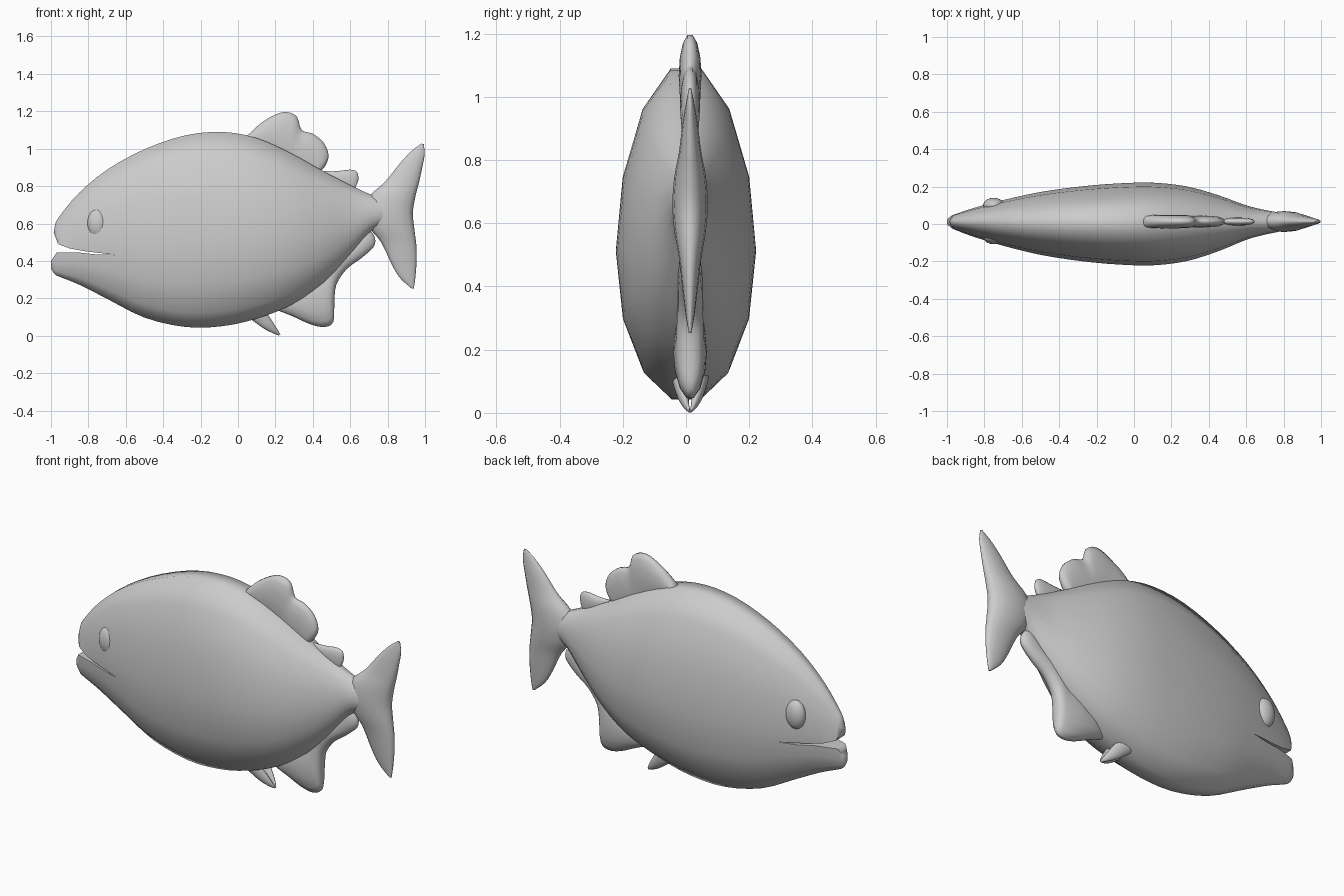
import bpy, bmesh, math
from mathutils import Vector

if "Cube" in bpy.data.objects:
    bpy.data.objects.remove(bpy.data.objects["Cube"])

SIDES = 14
MID = .013


def spline(rows, steps):
    """Catmull-Rom interpolation through rows of numbers."""
    rows = [Vector(r) for r in rows]
    out = []
    for i in range(len(rows) - 1):
        a, b, c, d = rows[max(i - 1, 0)], rows[i], rows[i + 1], rows[min(i + 2, len(rows) - 1)]
        for k in range(steps):
            t = k / steps
            out.append(0.5 * (2 * b + (c - a) * t + (2 * a - 5 * b + 4 * c - d) * t * t
                              + (3 * b - a - 3 * c + d) * t ** 3))
    return out + [rows[-1]]


def finish(name, bm):
    bmesh.ops.recalc_face_normals(bm, faces=bm.faces)
    mesh = bpy.data.meshes.new(name)
    bm.to_mesh(mesh)
    bm.free()
    ob = bpy.data.objects.new(name, mesh)
    bpy.context.collection.objects.link(ob)
    return ob


def activate(ob):
    bpy.ops.object.select_all(action='DESELECT')
    ob.select_set(True)
    bpy.context.view_layer.objects.active = ob


def smooth(ob, angle=65):
    activate(ob)
    bpy.ops.object.shade_smooth_by_angle(angle=math.radians(angle))


def loft(name, rows, sag=0.0, steps=3):
    """Elliptical rings; each row is (x, z) of both edges, half thickness, centre y."""
    bm = bmesh.new()
    rings = []
    for xa, za, xb, zb, w, y in spline(rows, steps):
        w = max(w, 0.002)
        ring = []
        for k in range(SIDES):
            a = (k + 0.5) * math.tau / SIDES
            c = math.cos(a) / math.cos(math.pi / SIDES)
            drop = sag * abs(za - zb) / 2 * math.sin(a) ** 2
            ring.append(bm.verts.new(((xa + xb) / 2 + c * (xa - xb) / 2, y + w * math.sin(a),
                                      (za + zb) / 2 + c * (za - zb) / 2 - drop)))
        rings.append(ring)
    for r, s in zip(rings, rings[1:]):
        for k in range(SIDES):
            j = (k + 1) % SIDES
            bm.faces.new((r[k], r[j], s[j], s[k]))
    bm.faces.new(rings[0])
    bm.faces.new(rings[-1])
    return finish(name, bm)


def fin(name, rows, y0=MID, y1=MID):
    last = len(rows) - 1
    smooth(loft(name, [r + (y0 + (y1 - y0) * i / last,) for i, r in enumerate(rows)]))


# body: x, top, bottom, half width; snout and tail root sit slightly off centre
profile = [(-1.0, .43, .36, .012), (-.98, .585, .33, .03), (-.95, .645, .315, .045),
           (-.85, .765, .275, .079), (-.7, .89, .20, .122), (-.5, 1.0, .10, .168),
           (-.28, 1.075, .05, .20), (-.08, 1.093, .055, .217), (.1, 1.06, .095, .221),
           (.28, .98, .165, .20), (.45, .885, .28, .15), (.6, .807, .43, .092),
           (.70, .76, .55, .066), (.77, .735, .59, .052), (.84, .70, .62, .03),
           (.90, .67, .65, .004)]
body = loft("body", [(x, t, x, b, w, MID * (1 - w / .22)) for x, t, b, w in profile], sag=.13)

# mouth slit cut out of the head
mouth = [(-.985, .55), (-.962, .49), (-.9, .467), (-.82, .452), (-.66, .433),
         (-.76, .435), (-.86, .446), (-.97, .445), (-1.003, .395), (-1.1, .395), (-1.1, .55)]
bm = bmesh.new()
face = bm.faces.new([bm.verts.new((x, -.3, z)) for x, z in mouth])
ext = bmesh.ops.extrude_face_region(bm, geom=[face])["geom"]
bmesh.ops.translate(bm, vec=(0, .6, 0), verts=[v for v in ext if isinstance(v, bmesh.types.BMVert)])
bm.faces.new([bm.verts.new(v.co) for v in face.verts]) if not face.is_valid else None
cutter = finish("mouth_cutter", bm)
cutter.hide_render = True
cut = body.modifiers.new("mouth", 'BOOLEAN')
cut.operation = 'DIFFERENCE'
cut.solver = 'EXACT'
cut.object = cutter
activate(body)
bpy.ops.object.modifier_apply(modifier=cut.name)
bpy.data.objects.remove(cutter)
smooth(body)

# tail fin
fin("tail_fin", [
    (.928, .253, .94, .253, .004), (.865, .31, .948, .31, .014), (.82, .385, .955, .40, .024),
    (.765, .50, .953, .49, .036), (.70, .58, .943, .57, .05), (.67, .66, .935, .66, .056),
    (.70, .745, .95, .75, .05), (.785, .822, .968, .82, .036), (.87, .927, .985, .90, .024),
    (.93, .99, .998, .97, .013), (.98, 1.027, .993, 1.025, .004)])

# dorsal fin
fin("dorsal_fin", [
    (.05, 1.07, .05, 1.03, .03), (.12, 1.135, .10, .98, .035), (.20, 1.183, .17, .95, .036),
    (.26, 1.196, .21, .93, .036), (.315, 1.172, .25, .90, .034), (.34, 1.10, .28, .88, .032),
    (.40, 1.08, .32, .86, .032), (.46, 1.03, .36, .85, .03), (.485, .96, .39, .84, .026),
    (.465, .905, .40, .83, .012)])

# small rear fin
fin("rear_back_fin", [
    (.46, .88, .46, .83, .01), (.53, .88, .52, .80, .02), (.60, .888, .58, .77, .02),
    (.637, .875, .60, .76, .016), (.643, .83, .61, .76, .01), (.625, .79, .61, .77, .004)])

# anal fin
fin("anal_fin", [
    (.20, .14, .20, .19, .02), (.29, .105, .27, .25, .045), (.39, .06, .35, .32, .053),
    (.465, .047, .40, .36, .05), (.51, .075, .43, .38, .045), (.515, .17, .46, .40, .042),
    (.525, .27, .50, .43, .04), (.58, .355, .54, .46, .04), (.66, .415, .60, .50, .036),
    (.725, .475, .65, .56, .03), (.733, .52, .68, .58, .018), (.715, .555, .69, .58, .005)])

# paired belly fins and eyes
for side, s in (("left", -1), ("right", 1)):
    fin("belly_fin_" + side, [
        (.03, .115, .13, .16, .018), (.08, .08, .155, .12, .022), (.14, .037, .185, .075, .018),
        (.19, .012, .21, .036, .01), (.218, .001, .226, .008, .003)], MID + s * .045, MID + s * .002)
    bpy.ops.mesh.primitive_uv_sphere_add(segments=20, ring_count=12, location=(-.75, .016 + s * .084, .60))
    eye = bpy.context.object
    eye.name = "eye_" + side
    eye.scale = (.057, .04, .08)
    smooth(eye)
